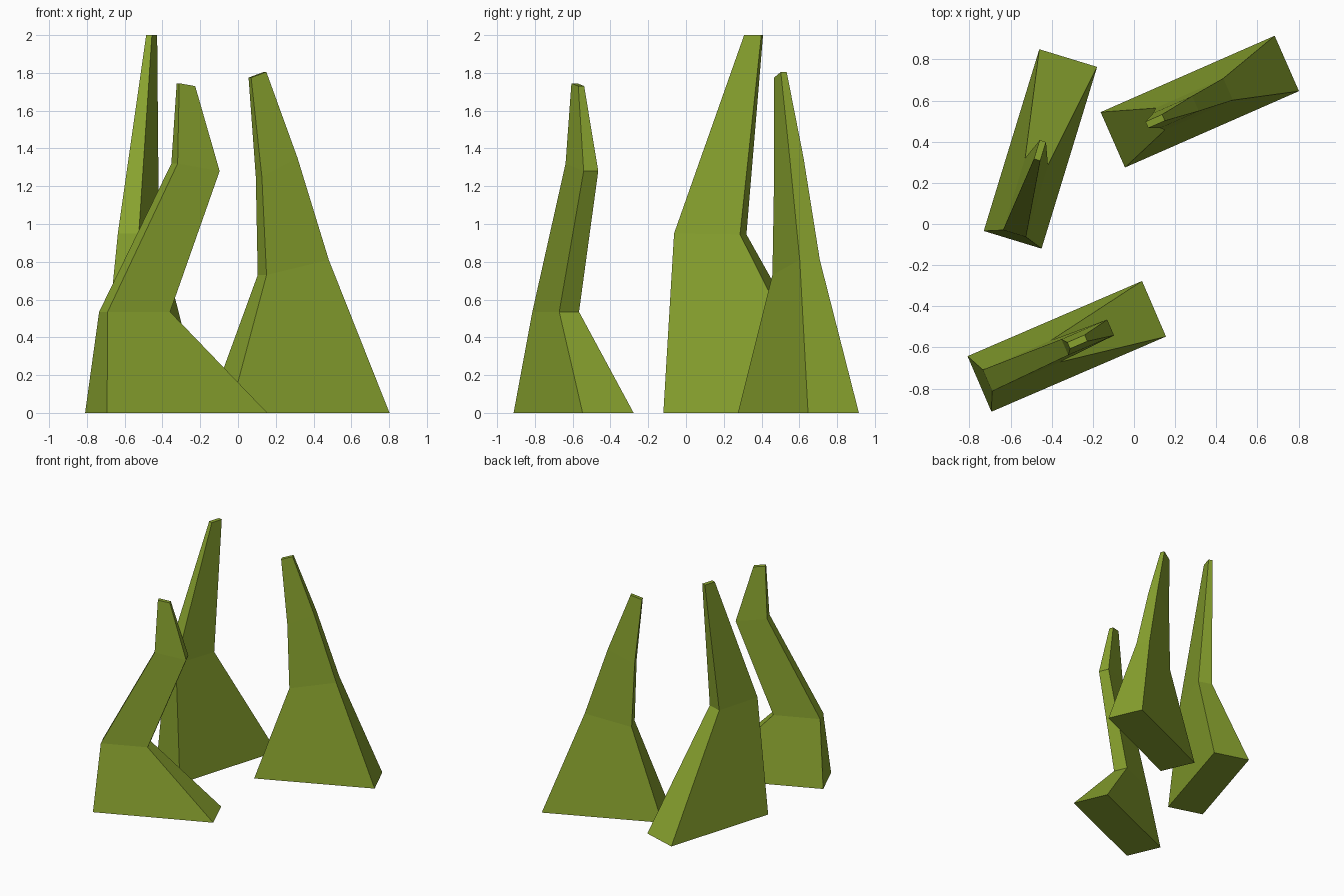
import bpy
import bmesh
from math import cos, sin, radians

cube = bpy.data.objects.get("Cube")
if cube:
    bpy.data.objects.remove(cube, do_unlink=True)

# Single leaf colour
green = bpy.data.materials.new("leaf_green")
leaf_colour = (0.25, 0.366, 0.028, 1)
green.diffuse_color = leaf_colour
green.use_nodes = True
green.node_tree.nodes["Principled BSDF"].inputs["Base Color"].default_value = leaf_colour


def blade(name, centre, angle, sections):
    """Loft rectangles: (near offset, near z, far offset, far z, half thickness)."""
    bm = bmesh.new()
    rings = []
    for near, near_z, far, far_z, half in sections:
        corners = [(near, -half, near_z), (far, -half, far_z),
                   (far, half, far_z), (near, half, near_z)]
        rings.append([bm.verts.new(c) for c in corners])
    bm.faces.new(rings[0][::-1])
    bm.faces.new(rings[-1])
    for low, high in zip(rings, rings[1:]):
        for i in range(4):
            j = (i + 1) % 4
            bm.faces.new((low[i], low[j], high[j], high[i]))
    bmesh.ops.recalc_face_normals(bm, faces=bm.faces)
    mesh = bpy.data.meshes.new(name)
    bm.to_mesh(mesh)
    bm.free()
    mesh.materials.append(green)
    obj = bpy.data.objects.new(name, mesh)
    obj.location = (*centre, 0)
    obj.rotation_euler.z = radians(angle)
    bpy.context.collection.objects.link(obj)


LENGTH, THICK = 0.462, 0.147
base = (-LENGTH, 0, LENGTH, 0, THICK)

# Crooked front blade
blade("front_blade", (-0.327, -0.595), 23.3, [
    base,
    (-0.42, 0.535, -0.06, 0.535, 0.057),
    (-0.01, 1.32, 0.232, 1.28, 0.042),
    (0.01, 1.745, 0.102, 1.73, 0.017)])

# Leaning blade at the back left
blade("back_left_blade", (0.32, 0.595), 23.7, [
    base,
    (-0.21, 0.73, 0.15, 0.81, 0.058),
    (-0.229, 1.25, -0.023, 1.35, 0.04),
    (-0.281, 1.775, -0.193, 1.805, 0.017)])

# Tall blade on the right
blade("right_blade", (-0.455, 0.365), 73, [
    base,
    (-0.43, 0.95, -0.065, 0.945, 0.058),
    (-0.055, 2.0, 0.04, 2.0, 0.016)])
